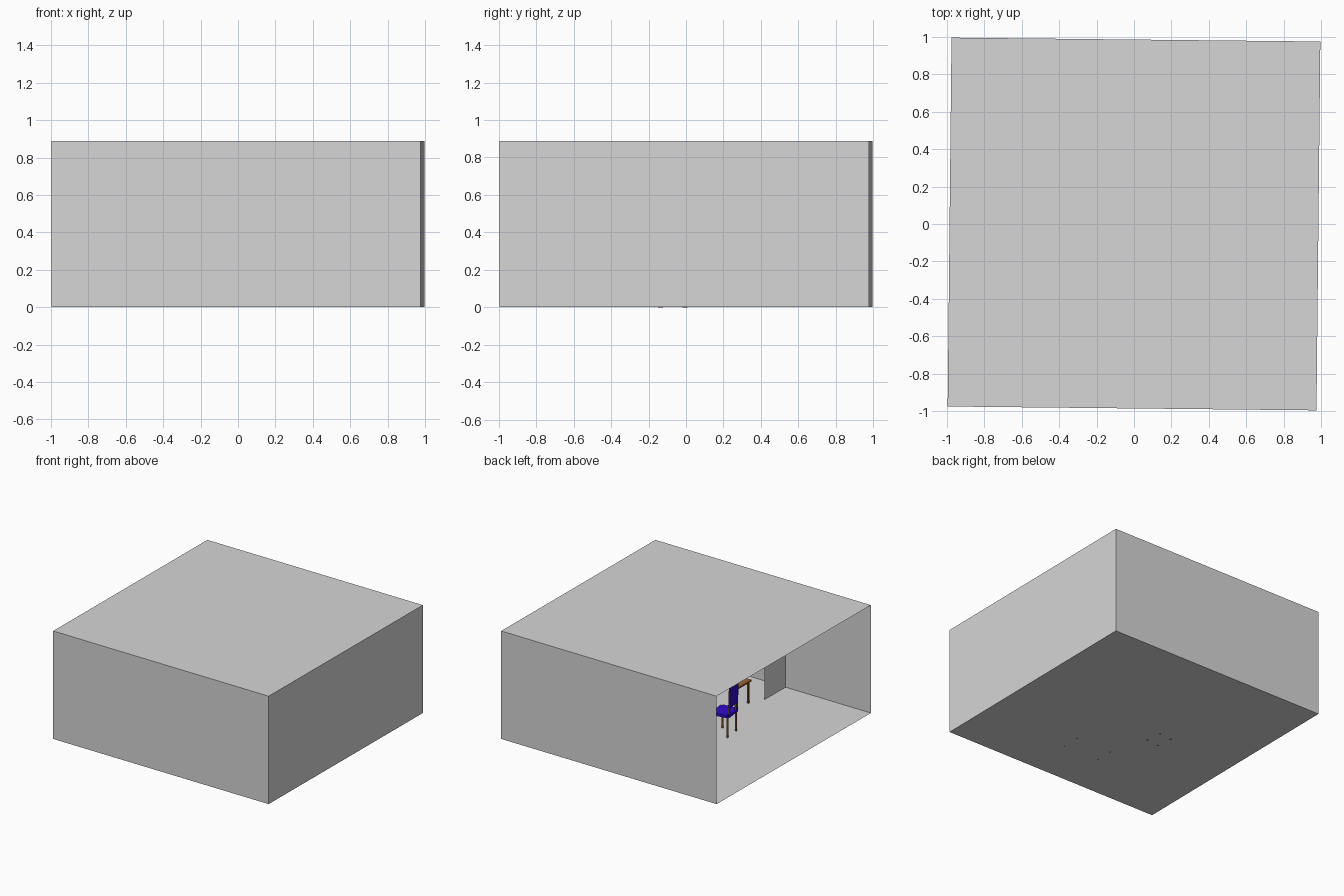
import bpy, bmesh, math
from mathutils import Matrix, Vector

if "Cube" in bpy.data.objects:
    bpy.data.objects.remove(bpy.data.objects["Cube"])

H = 0.986            # half width of the room
TOP = 0.888          # room height
FLOOR = 0.002        # chair legs poke just through the floor
ROOM = Matrix.Rotation(math.radians(-0.6), 4, 'Z')


def material(name, rgb):
    m = bpy.data.materials.new(name)
    m.diffuse_color = (*rgb, 1.0)
    m.use_nodes = True
    m.node_tree.nodes["Principled BSDF"].inputs["Base Color"].default_value = m.diffuse_color
    return m


GREY = material("wall_grey", (0.67, 0.67, 0.67))
BLUE = material("seat_blue", (0.03, 0.003, 0.62))
BROWN = material("dark_wood", (0.23, 0.095, 0.015))
TAN = material("table_wood", (0.33, 0.13, 0.03))


def finish(name, bm, mat, frame):
    bm.transform(frame)
    me = bpy.data.meshes.new(name)
    bm.to_mesh(me)
    bm.free()
    me.materials.append(mat)
    ob = bpy.data.objects.new(name, me)
    bpy.context.collection.objects.link(ob)
    return ob


def panel(name, corners, mat=GREY):
    bm = bmesh.new()
    bm.faces.new([bm.verts.new(c) for c in corners])
    return finish(name, bm, mat, ROOM)


def box(name, lo, hi, mat, frame=ROOM, lean=0.0, bevel=0.0):
    """Box between two corners; lean shifts its top along x."""
    lo, hi = Vector(lo), Vector(hi)
    bm = bmesh.new()
    bmesh.ops.create_cube(bm, size=1)
    for v in bm.verts:
        up = v.co.z > 0
        v.co = Vector([(lo[i] + hi[i]) / 2 + v.co[i] * (hi[i] - lo[i]) for i in range(3)])
        if up:
            v.co.x += lean
    if bevel:
        edges = [e for e in bm.edges if abs((e.verts[0].co - e.verts[1].co).z) > 0.001]
        bmesh.ops.bevel(bm, geom=edges, offset=bevel, segments=2, affect='EDGES')
    return finish(name, bm, mat, frame)


# Room shell: thin panels, open on the left side
panel("floor", [(-H, -H, FLOOR), (H, -H, FLOOR), (H, H, FLOOR), (-H, H, FLOOR)])
panel("ceiling", [(-H, -H, TOP), (H, -H, TOP), (H, H, TOP), (-H, H, TOP)])
panel("front_wall", [(-H, -H, FLOOR), (H, -H, FLOOR), (H, -H, TOP), (-H, -H, TOP)])
panel("back_wall", [(H, H, FLOOR), (-H, H, FLOOR), (-H, H, TOP), (H, H, TOP)])
panel("right_wall", [(H, -H, FLOOR), (H, H, FLOOR), (H, H, TOP), (H, -H, TOP)])

# Short partition standing off the front wall
panel("partition", [(-0.205, -0.72, FLOOR), (-0.205, -H, FLOOR), (-0.205, -H, TOP), (-0.205, -0.72, TOP)])

# Chair, facing +x and turned slightly
CHAIR = ROOM @ Matrix.Translation((-0.305, -0.074, 0)) @ Matrix.Rotation(math.radians(7), 4, 'Z')
R = 0.006
for sx, fx in ((-1, "back"), (1, "front")):
    for sy, side in ((-1, "right"), (1, "left")):
        x, y = sx * 0.057, sy * 0.066
        box(f"chair_{fx}_{side}_leg", (x - R, y - R, 0), (x + R, y + R, 0.17), BROWN, CHAIR)
box("chair_seat", (-0.072, -0.08, 0.165), (0.075, 0.08, 0.187), BLUE, CHAIR, bevel=0.012)
for sy, side in ((-1, "right"), (1, "left")):
    y = sy * 0.05
    box(f"chair_{side}_back_post", (-0.066, y - R, 0.18), (-0.054, y + R, 0.40), BROWN, CHAIR, lean=-0.008)
box("chair_backrest", (-0.076, -0.062, 0.245), (-0.062, 0.062, 0.41), BLUE, CHAIR, lean=-0.004)

# Low table
X0, X1, Y0, Y1 = -0.155, 0.2, -0.62, -0.43
box("table_top", (X0, Y0, 0.174), (X1, Y1, 0.188), TAN)
for x in (X0 + 0.015, X1 - 0.015):
    for y in (Y0 + 0.022, Y1 - 0.022):
        box("table_leg", (x - 0.007, y - 0.007, FLOOR), (x + 0.007, y + 0.007, 0.176), BROWN)
